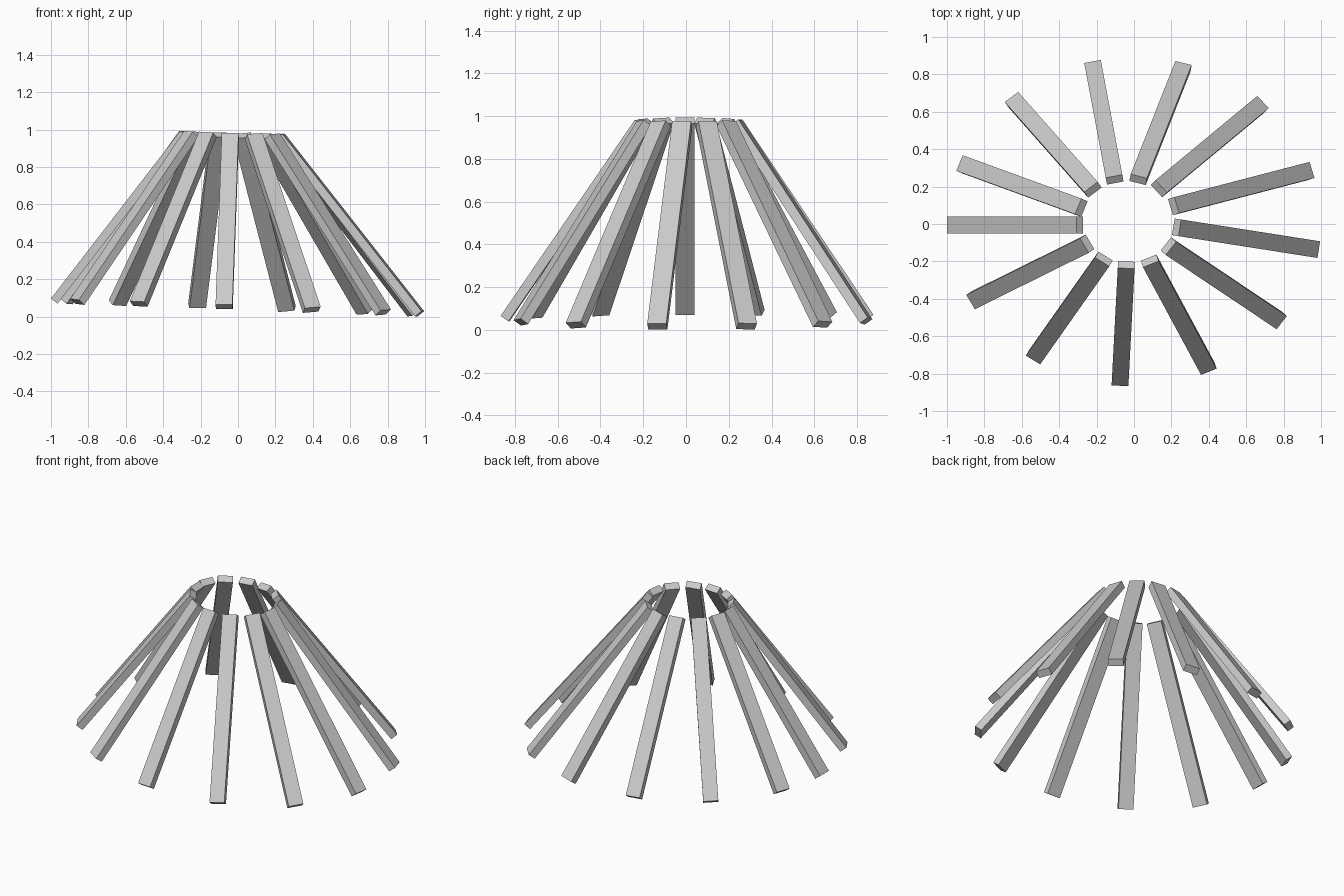
import bpy, bmesh, math
from mathutils import Vector, Matrix

if "Cube" in bpy.data.objects:
    bpy.data.objects.remove(bpy.data.objects["Cube"])

WIDTH, THICK = 0.09, 0.045

# Each leaning bar: inner top (x, y), outer foot (x, y), twist in degrees
BARS = [
    (-0.040, -0.200, -0.075, -0.865, 0),
    (0.078, -0.180, 0.400, -0.790, -6),
    (0.170, -0.107, 0.790, -0.527, -4),
    (0.210, -0.015, 0.988, -0.137, 0),
    (0.195, 0.090, 0.952, 0.289, 2),
    (0.120, 0.176, 0.690, 0.652, 3),
    (0.019, 0.219, 0.265, 0.861, 7),
    (-0.100, 0.219, -0.222, 0.869, 0),
    (-0.209, 0.168, -0.655, 0.679, -4),
    (-0.265, 0.080, -0.933, 0.326, -2),
    (-0.273, -0.005, -1.000, -0.005, 0),
    (-0.235, -0.096, -0.874, -0.417, 4),
    (-0.152, -0.171, -0.540, -0.727, 3),
]


def leaning_bar(name, ix, iy, ox, oy, twist):
    # The whole ring is slightly lower towards +x
    top = Vector((ix, iy, 0.956 - 0.034 * ix))
    foot = Vector((ox, oy, 0.063 - 0.034 * ox))
    diag = top - foot
    length = math.sqrt(diag.length_squared - THICK ** 2)

    # Width axis: horizontal tangent, twisted, made square to the diagonal
    ang = math.atan2(oy - iy, ox - ix) + math.radians(twist) + math.pi / 2
    w = Vector((math.cos(ang), math.sin(ang), 0))
    w.z = -(w.x * diag.x + w.y * diag.y) / diag.z
    w.normalize()

    # Long axis and outward normal from the box diagonal
    u = diag.normalized()
    v = w.cross(u)
    if v.z < 0:
        v = -v
    tilt = math.atan2(THICK, length)
    d = u * math.cos(tilt) + v * math.sin(tilt)
    n = v * math.cos(tilt) - u * math.sin(tilt)

    mat = Matrix((w * WIDTH, n * THICK, d * length)).transposed().to_4x4()
    mat.translation = (top + foot) / 2
    bm = bmesh.new()
    bmesh.ops.create_cube(bm, size=1, matrix=mat)
    bmesh.ops.recalc_face_normals(bm, faces=bm.faces)
    mesh = bpy.data.meshes.new(name)
    bm.to_mesh(mesh)
    bm.free()
    bpy.context.collection.objects.link(bpy.data.objects.new(name, mesh))


# Ring of thirteen bars
for i, bar in enumerate(BARS, 1):
    leaning_bar(f"leaning_bar_{i:02d}", *bar)
